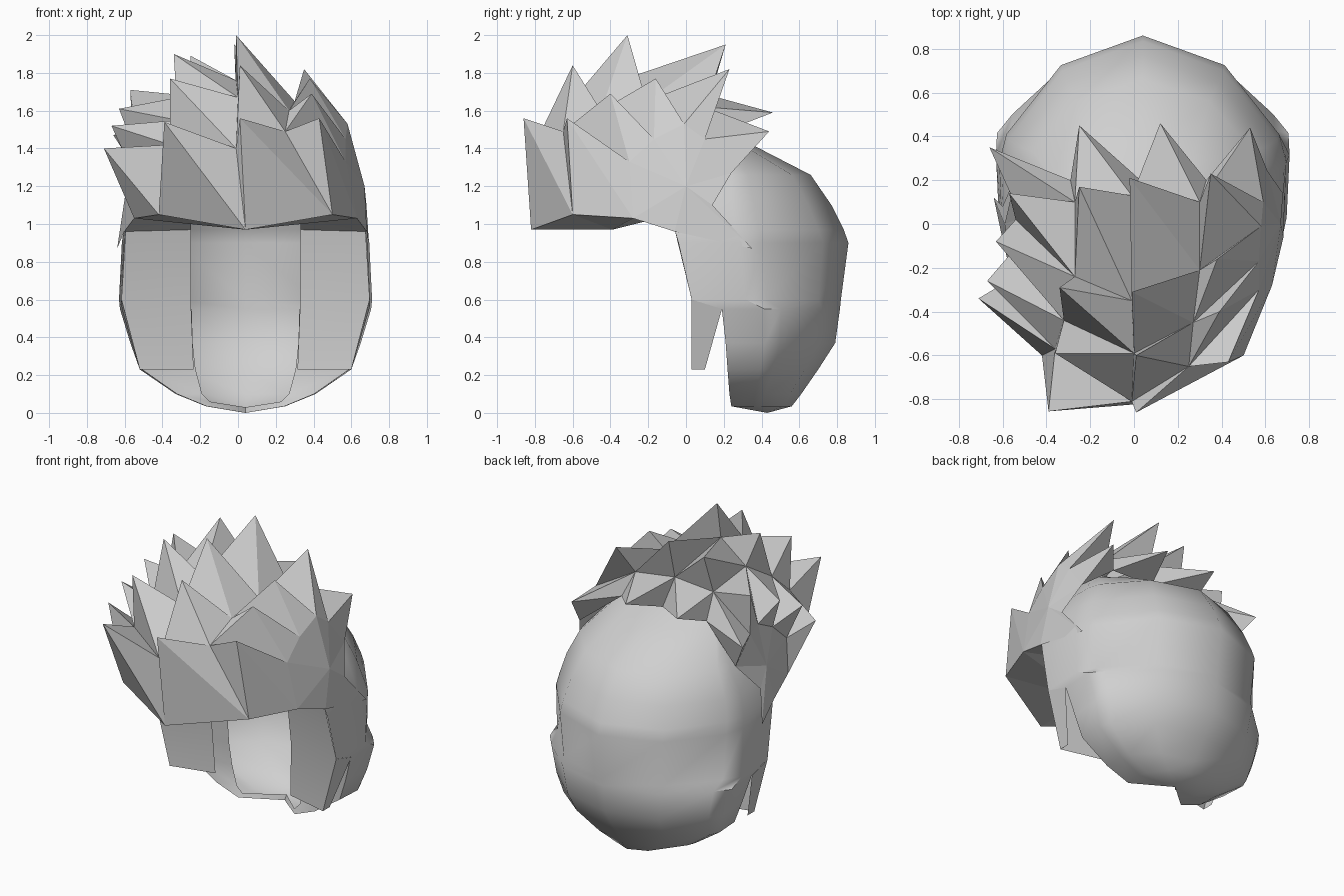
import bpy, bmesh, math
from mathutils import Vector

cube = bpy.data.objects.get("Cube")
if cube:
    bpy.data.objects.remove(cube, do_unlink=True)

CX = 0.04  # middle of the head shell
GREY = (0.63, 0.63, 0.63, 1)

grey = bpy.data.materials.new("hair grey")
grey.use_nodes = True
grey.diffuse_color = GREY
grey.node_tree.nodes["Principled BSDF"].inputs["Base Color"].default_value = GREY


def make(name, polys, smooth=False, centre=(0.04, 0.1, 0.9)):
    """Weld polygons into one object, normals pointing away from centre."""
    bm = bmesh.new()
    for poly in polys:
        bm.faces.new([bm.verts.new(p) for p in poly])
    bmesh.ops.remove_doubles(bm, verts=bm.verts, dist=0.0005)
    bmesh.ops.recalc_face_normals(bm, faces=bm.faces)
    out = sum((f.normal.dot(f.calc_center_median() - Vector(centre)) * f.calc_area()
               for f in bm.faces), 0.0)
    if out < 0:
        bmesh.ops.reverse_faces(bm, faces=bm.faces)
    me = bpy.data.meshes.new(name)
    bm.to_mesh(me)
    bm.free()
    me.materials.append(grey)
    ob = bpy.data.objects.new(name, me)
    bpy.context.collection.objects.link(ob)
    if smooth:
        bpy.ops.object.select_all(action="DESELECT")
        ob.select_set(True)
        bpy.context.view_layer.objects.active = ob
        bpy.ops.object.shade_smooth_by_angle(angle=math.radians(50))


def side(points, s):
    """Place half-width points on one side of the shell."""
    return [(CX + s * x, y, z) for x, y, z in points]


# Rounded back shell: rings of (height, half width, front y, back y, squeeze of back corners)
rings = [(1.50, 0.34, 0.00, 0.16, 1), (1.43, 0.39, 0.00, 0.33, 1), (1.26, 0.53, 0.00, 0.66, 1),
         (1.10, 0.61, -0.05, 0.77, 1), (0.97, 0.645, -0.06, 0.835, 1), (0.90, 0.655, -0.04, 0.86, 1),
         (0.60, 0.67, 0.03, 0.82, 0.95), (0.55, 0.665, 0.19, 0.815, 0.94),
         (0.37, 0.61, 0.21, 0.79, 0.96), (0.23, 0.56, 0.22, 0.70, 1),
         (0.10, 0.37, 0.23, 0.61, 1), (0.035, 0.21, 0.24, 0.56, 1)]


def ring(r):
    z, w, f, b, q = r
    plan = [(0, 1), (0.57 * q, 0.85), (0.95 * q, 0.5), (1.0, 0.36), (0.98, 0)]
    half = [(w * px, b * py + f * (1 - py), z) for px, py in plan]
    return side(half[:0:-1], -1) + side(half, 1)


loops = [ring(r) for r in rings]
shell = []
for a, b in zip(loops, loops[1:]):
    for i in range(len(a) - 1):
        shell.append((a[i], a[i + 1], b[i + 1], b[i]))
# Floor, notched at the front
pole = (CX, 0.43, 0.0)
last = loops[-1]
for i in range(len(last) - 1):
    shell.append((last[i], last[i + 1], pole))
make("back_shell", shell, True)

# Front flanges and sideburns on both sides
for s, label in ((1, "left"), (-1, "right")):
    outer = [(0.635, -0.06, 0.97), (0.657, 0.03, 0.60), (0.56, 0.03, 0.23)]
    inner = [(0.29, 0.03, 0.97), (0.29, 0.08, 0.60), (0.275, 0.10, 0.23)]
    burn = [side((outer[i], outer[i + 1], inner[i + 1], inner[i]), s) for i in range(2)]
    burn.append(side((outer[1], outer[2], (0.56, 0.10, 0.23), (0.655, 0.19, 0.55)), s))
    make(label + "_sideburn", burn, True, (CX, 0.4, 0.6))

    edge = [(r[1] * 0.98, r[2], r[0]) for r in rings[7:]] + [(0, 0.43, 0.0)]
    lip = [(0.285, 0.24, 0.55), (0.28, 0.25, 0.37), (0.265, 0.26, 0.23),
           (0.23, 0.26, 0.10), (0.19, 0.26, 0.06), (0, 0.45, 0.03)]
    make(label + "_shell_lip", [side((edge[i], edge[i + 1], lip[i + 1], lip[i]), s)
                                for i in range(5)], True, (CX, 0.5, 0.4))

# Spiky top: valley points in rows from the front rim to the back
valleys = [
    [(-0.55, -0.28, 1.03), (-0.42, -0.60, 1.05), (0.04, -0.82, 0.97), (0.50, -0.60, 1.05), (0.63, -0.28, 1.03)],
    [(-0.56, -0.25, 1.28), (-0.36, -0.57, 1.42), (-0.01, -0.81, 1.40), (0.25, -0.65, 1.49), (0.57, -0.30, 1.33)],
    [(-0.55, -0.12, 1.40), (-0.32, -0.44, 1.55), (0.00, -0.59, 1.67), (0.27, -0.45, 1.60), (0.57, -0.17, 1.45)],
    [(-0.54, 0.02, 1.47), (-0.27, -0.24, 1.68), (-0.01, -0.35, 1.76), (0.30, -0.21, 1.65), (0.58, -0.01, 1.53)],
    [(-0.56, 0.13, 1.45), (-0.27, 0.10, 1.64), (-0.01, 0.13, 1.68), (0.30, 0.10, 1.62), (0.59, 0.10, 1.45)],
    [(-0.53, 0.24, 1.27), (-0.29, 0.20, 1.49), (0.03, 0.20, 1.50), (0.33, 0.20, 1.49), (0.61, 0.24, 1.27)],
]
# One spike tip over each cell between valleys
tips = [
    [(-0.71, -0.34, 1.40), (-0.39, -0.855, 1.54), (0.01, -0.86, 1.56), (0.43, -0.63, 1.56)],
    [(-0.67, -0.26, 1.52), (-0.36, -0.59, 1.77), (0.01, -0.60, 1.84), (0.39, -0.40, 1.69)],
    [(-0.63, -0.08, 1.61), (-0.34, -0.29, 1.90), (-0.01, -0.31, 2.00), (0.38, -0.16, 1.77)],
    [(-0.57, 0.14, 1.71), (-0.25, 0.17, 1.89), (-0.02, 0.21, 1.95), (0.35, 0.23, 1.82)],
    [(-0.66, 0.35, 1.47), (-0.25, 0.45, 1.59), (0.12, 0.46, 1.59), (0.53, 0.44, 1.49)],
]
hair = []
for r in range(5):
    for c in range(4):
        cell = [valleys[r][c], valleys[r][c + 1], valleys[r + 1][c + 1], valleys[r + 1][c]]
        for i in range(4):
            hair.append((cell[i], cell[(i + 1) % 4], tips[r][c]))

# Hair on the temples, fanned down to a point over each sideburn
temples = ((1, 4, (0.64, 0.14, 1.10), (0.655, 0.35, 0.87)),
           (-1, 0, (0.64, 0.08, 1.08), (0.68, 0.12, 0.87)))
for s, col, notch, point in temples:
    hub = side([(0.63, 0.0, 1.20)], s)[0]
    border = [row[col] for row in valleys] + side([notch, point, (0.642, -0.06, 0.96)], s)
    for i in range(len(border)):
        hair.append((border[i], border[(i + 1) % len(border)], hub))
make("spiky_hair", hair, False, (0.04, -0.1, 1.2))

# Underside of the fringe, sloping back to the sideburns
middle = (CX, -0.39, 0.97)
front = valleys[0]
under = []
for s, a, b in ((1, front[3], front[4]), (-1, front[1], front[0])):
    fold, corner, inner = side([(0.29, -0.15, 1.03), (0.642, -0.06, 0.96), (0.29, 0.03, 0.97)], s)
    under += [(front[2], a, middle), (a, b, middle), (b, fold, middle),
              (b, corner, fold), (corner, inner, fold)]
make("fringe_underside", under, False, (0.04, -0.3, 1.5))
